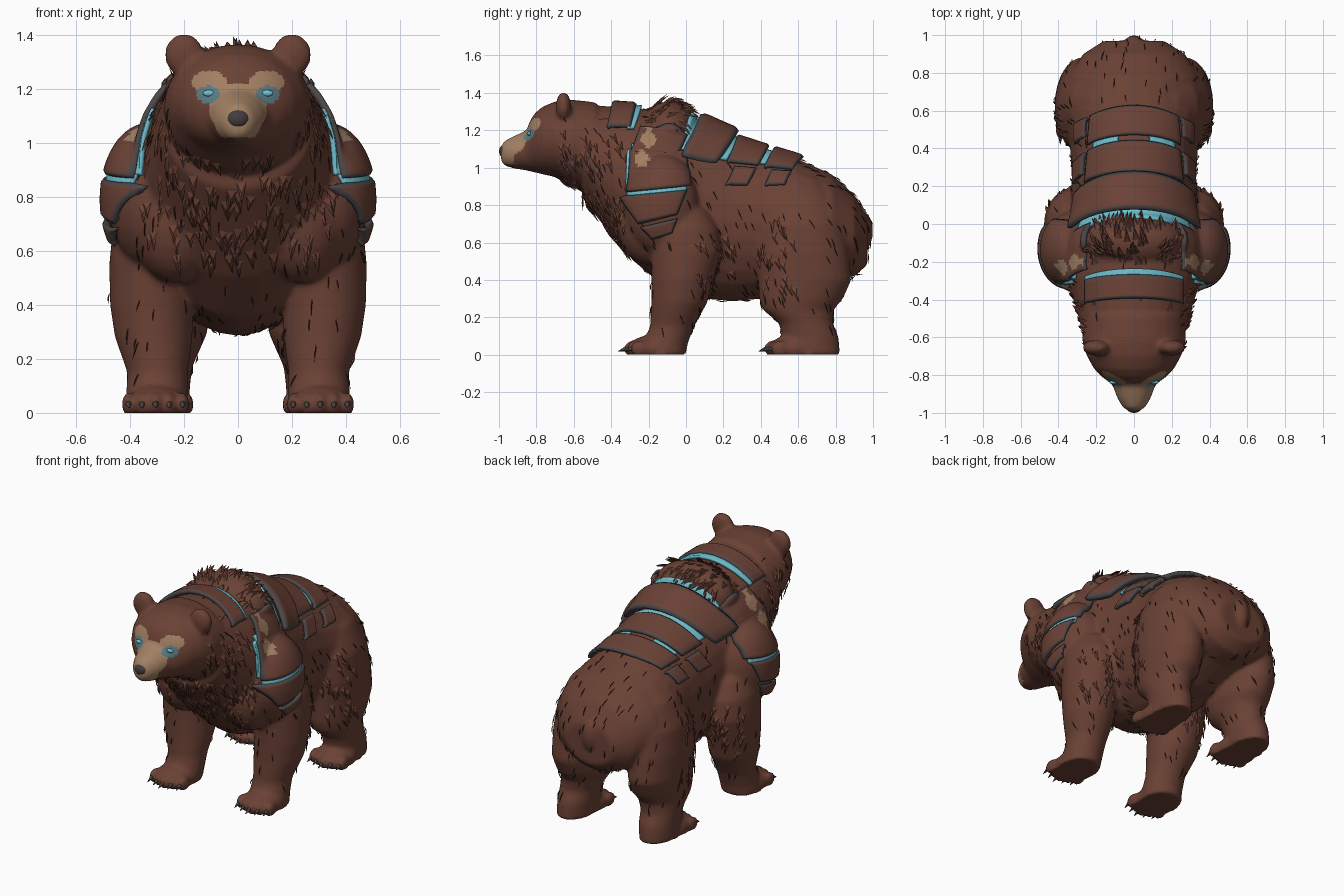
import bpy, bmesh, math, random
from math import sin, cos, pi, radians
from mathutils import Vector, Matrix
from mathutils.bvhtree import BVHTree

random.seed(4)
if "Cube" in bpy.data.objects:
    bpy.data.objects.remove(bpy.data.objects["Cube"])


def material(name, *rgb):
    m = bpy.data.materials.new(name)
    m.use_nodes = True
    m.diffuse_color = (*rgb, 1)
    bsdf = m.node_tree.nodes["Principled BSDF"]
    bsdf.inputs["Base Color"].default_value = (*rgb, 1)
    bsdf.inputs["Roughness"].default_value = 0.9
    return m


FUR = material("brown fur", 0.145, 0.053, 0.035)
DARK = material("dark fur", 0.04, 0.016, 0.011)
PLATE = material("brown plate", 0.145, 0.054, 0.037)
EDGE = material("grey plate edge", 0.075, 0.062, 0.064)
CYAN = material("cyan glow", 0.16, 0.52, 0.62)
TEAL = material("teal eye ring", 0.1, 0.2, 0.24)
TAN = material("tan", 0.36, 0.215, 0.125)
NOSE = material("nose grey", 0.06, 0.045, 0.045)
CLAW = material("claw grey", 0.075, 0.06, 0.055)


def finish(name, bm, mats, smooth=True):
    me = bpy.data.meshes.new(name)
    bm.to_mesh(me)
    ob = bpy.data.objects.new(name, me)
    bpy.context.collection.objects.link(ob)
    for m in mats:
        me.materials.append(m)
    for p in me.polygons:
        p.use_smooth = smooth
    return ob


def ball(bm, centre, radii):
    mat = Matrix.Translation(centre) @ Matrix.Diagonal((*radii, 1))
    bmesh.ops.create_uvsphere(bm, u_segments=24, v_segments=14, radius=1, matrix=mat)


def loft(bm, stations, place):
    """Closed skin through elliptical rings; place(station, cos, sin) gives a point."""
    rings = [[bm.verts.new(place(s, cos(2 * pi * i / 28), sin(2 * pi * i / 28)))
              for i in range(28)] for s in stations]
    faces = [bm.faces.new(rings[0]), bm.faces.new(rings[-1])]
    for a, b in zip(rings, rings[1:]):
        for i in range(28):
            j = (i + 1) % 28
            faces.append(bm.faces.new((a[i], a[j], b[j], b[i])))
    bmesh.ops.recalc_face_normals(bm, faces=faces)


# Body masses: torso and head as (y, top, bottom, half width)
raw = bmesh.new()
torso = [(-.55, 1.33, .83, .28), (-.42, 1.33, .665, .315), (-.28, 1.32, .5, .36),
         (-.1, 1.3, .35, .37), (.08, 1.23, .3, .335), (.25, 1.155, .285, .33),
         (.42, 1.1, .3, .34), (.6, 1.045, .33, .37), (.78, .965, .4, .35),
         (.9, .855, .42, .27), (.97, .74, .48, .16)]
head = [(-.48, 1.35, .86, .27), (-.62, 1.365, .9, .275), (-.7, 1.355, .95, .25),
        (-.77, 1.325, .965, .21), (-.81, 1.29, .975, .17), (-.835, 1.25, .98, .135),
        (-.852, 1.2, .985, .114), (-.92, 1.17, .995, .09), (-.97, 1.145, 1.01, .06),
        (-.99, 1.115, 1.035, .03)]
for part in (torso, head):
    loft(raw, part, lambda s, c, n: (s[3] * c, s[0], (s[1] + s[2]) / 2 + (s[1] - s[2]) / 2 * n))
ball(raw, (0, -.09, 1.19), (.26, .15, .165))
ball(raw, (0, .955, .66), (.05, .045, .1))

# Legs as (z, x, y, x radius, y radius), with shoulders, feet, toes and ears
front_leg = [(.85, .3, -.06, .06, .07), (.77, .31, -.03, .115, .15), (.67, .32, -.01, .145, .185),
             (.55, .325, 0, .152, .19), (.4, .32, -.02, .154, .165), (.28, .312, -.035, .144, .15),
             (.15, .298, -.075, .112, .118), (.06, .3, -.11, .115, .12), (0, .305, -.13, .118, .13)]
rear_leg = [(.95, .18, .62, .06, .08), (.85, .21, .62, .13, .17), (.7, .25, .615, .155, .23),
            (.55, .265, .62, .155, .25), (.4, .267, .635, .152, .25), (.3, .262, .615, .15, .225),
            (.24, .27, .6, .132, .19), (.17, .282, .64, .113, .145), (.1, .285, .665, .108, .15),
            (0, .29, .66, .107, .165)]
feet = [(.305, -.18), (.29, .57)]
toes = [(t - 2) * .05 for t in range(5)]
for s in (-1, 1):
    for leg in (front_leg, rear_leg):
        loft(raw, leg, lambda p, c, n: (s * (p[1] + p[3] * c), p[2] + p[4] * n, p[0]))
    ball(raw, (s * .322, -.13, .79), (.158, .2, .26))
    ball(raw, (s * .23, -.2, .72), (.17, .17, .24))
    ball(raw, (s * .2, -.655, 1.325), (.073, .042, .08))
    for x, y in feet:
        ball(raw, (s * x, y, .03), (.118, .13, .075))
        for off in toes:
            ball(raw, (s * x + off, y - .105 + abs(off) * .35, .032), (.026, .05, .045))

# Fuse the masses into one smooth skin
body = finish("body", raw, [FUR, TAN, TEAL])
fuse = body.modifiers.new("fuse", 'REMESH')
fuse.mode, fuse.voxel_size, fuse.use_smooth_shade = 'VOXEL', .012, True
soft = body.modifiers.new("soften", 'SMOOTH')
soft.factor, soft.iterations = .5, 9
deps = bpy.context.evaluated_depsgraph_get()
skin = bpy.data.meshes.new_from_object(body.evaluated_get(deps))
body.modifiers.clear()
body.data = skin
skin.materials.clear()
for m in (FUR, TAN, TEAL):
    skin.materials.append(m)
for v in skin.vertices:
    v.co.z = max(v.co.z, 0)

# Face markings: muzzle, brow patches and eye rings
for p in skin.polygons:
    x, y, z = abs(p.center.x), p.center.y, p.center.z
    p.use_smooth = True
    p.material_index = 0
    if y < -.72:
        if y < -.825 and 1.02 < z < 1.215 and x < min(.065 + (z - 1.02) * .5, .107, .045 + (1.21 - z)):
            p.material_index = 1
        if ((x - .108) / .064) ** 2 + ((z - 1.224) / .042) ** 2 < 1:
            p.material_index = 1
        if ((x - .112) / .045) ** 2 + ((z - 1.18) / .032) ** 2 < 1:
            p.material_index = 2
bm_skin = bmesh.new()
bm_skin.from_mesh(skin)
bm_skin.faces.ensure_lookup_table()
tree = BVHTree.FromBMesh(bm_skin)

# Eyes, nose and claws
eyes, claws, nose = (bmesh.new() for _ in range(3))
ball(nose, (0, -.968, 1.088), (.043, .032, .037))
for s in (-1, 1):
    hit = tree.ray_cast(Vector((s * .108, -2, 1.183)), Vector((0, 1, 0)))[0]
    ball(eyes, hit, (.022, .01, .012))
    for x, y in feet:
        for off in toes:
            tip = Matrix.Translation((s * x + off, y - .155 + abs(off) * .35, .028))
            bmesh.ops.create_cone(claws, cap_ends=True, segments=8, radius1=.016, radius2=.001,
                                  depth=.06, matrix=tip @ Matrix.Rotation(radians(110), 4, 'X'))
finish("nose", nose, [NOSE])
finish("eyes", eyes, [CYAN])
finish("claws", claws, [CLAW])


# Armour: sheets cast onto the skin
def mix(a, b, t):
    return a + (b - a) * t


def band(y0, y1, a0, a1, lean):
    """Strip around the back, between two angles from straight up."""
    def ray(u, v):
        a = radians(mix(a0, a1, u))
        d = Vector((sin(a), 0, cos(a)))
        return Vector((0, mix(y0, y1, v) - lean * (a * 4 / pi) ** 2, .75)) + d * 1.5, -d
    return ray


def flank(s, *c):
    """Four-cornered (y, z) patch on the side."""
    c = [Vector((s, *p)) for p in c]
    return lambda u, v: (mix(mix(c[0], c[1], u), mix(c[3], c[2], u), v), Vector((-s, 0, 0)))


def sheet(name, ray, lift=.034, armour=True, chipped=False):
    def point(u, v, h):
        o, d = ray(u, v)
        p, n = tree.ray_cast(o, d)[:2]
        return p + (n - d).normalized() * h

    def steps(length, n=16):
        b = min(.2, .013 / length)
        return [0] + [mix(b, 1 - b, i / n) for i in range(n + 1)] + [1]

    us = steps((point(0, .5, 0) - point(1, .5, 0)).length)
    vs = steps((point(.5, 0, 0) - point(.5, 1, 0)).length)
    bm = bmesh.new()
    rows = [[bm.verts.new(point(u, v, lift - (.009 if armour and (u in (0, 1) or v in (0, 1)) else 0)))
             for u in us] for v in vs]
    for j in range(len(vs) - 1):
        for i in range(len(us) - 1):
            f = bm.faces.new((rows[j][i], rows[j][i + 1], rows[j + 1][i + 1], rows[j + 1][i]))
            c = f.calc_center_median()
            if armour and (i in (0, len(us) - 2) or j in (0, len(vs) - 2)):
                f.material_index = 1
            elif chipped and c.z > 1.005:
                middle = -.2 if c.z > 1.1 else -.235
                if abs(c.y - middle) < .028 + .014 * cos(c.z * 60):
                    f.material_index = 2
    bm.normal_update()
    bm.faces.ensure_lookup_table()
    if bm.faces[len(bm.faces) // 2].normal.dot(ray(.5, .5)[1]) > 0:
        bmesh.ops.reverse_faces(bm, faces=bm.faces[:])
    ob = finish(name, bm, [PLATE, EDGE, TAN] if armour else [CYAN])
    wall = ob.modifiers.new("thickness", 'SOLIDIFY')
    wall.thickness, wall.offset = lift, -1


sheet("collar_plate", band(-.395, -.267, -29, 29, .07))
sheet("mid_back_plate", band(.08, .25, -46, 46, .1))
sheet("rear_back_plate", band(.27, .442, -43, 43, .06))
sheet("rump_plate", band(.467, .625, -44, 44, .055))
sheet("collar_glow", band(-.275, -.237, -29, 29, .1), .02, False)
sheet("hump_glow", band(.03, .09, -46, 46, .105), .018, False)
sheet("back_glow", band(.24, .28, -40, 40, .08), .02, False)
for s, side in ((-1, "right"), (1, "left")):
    sheet(side + "_rump_glow", band(.435, .475, s * 14, s * 38, .055), .016, False)
    sheet(side + "_hump_plate", band(-.215, .035, s * 28, s * 47, .08), chipped=True)
    sheet(side + "_rear_flank_plate", band(.31, .43, s * 46, s * 64, .05))
    sheet(side + "_rump_flank_plate", band(.5, .61, s * 47, s * 64, .04))
    sheet(side + "_shoulder_plate", flank(s, (-.3, 1.09), (.0, 1.09), (.02, .9), (-.31, .865)),
          chipped=True)
    sheet(side + "_arm_plate", flank(s, (-.35, .845), (.0, .88), (-.05, .75), (-.25, .7)))
    sheet(side + "_lower_arm_plate", flank(s, (-.24, .685), (-.05, .73), (-.07, .65), (-.18, .62)))
    sheet(side + "_shoulder_glow", flank(s, (-.29, 1.125), (0, 1.12), (0, 1.07), (-.29, 1.07)), .018, False)
    sheet(side + "_arm_glow", flank(s, (-.31, .88), (0, .91), (0, .87), (-.31, .83)), .018, False)
    sheet(side + "_front_glow", flank(s, (-.315, 1.09), (-.295, 1.1), (-.3, .88), (-.32, .88)), .018, False)

# Fur: raised tufts on the ruff, hump, elbows and haunches, thin dark strokes elsewhere
fur = bmesh.new()


def spike(p, n, flow, length, width, lift, index):
    d = (flow - n * flow.dot(n)).normalized()
    side = n.cross(d) * width
    a, b, t, m = (fur.verts.new(q) for q in (
        p + side, p - side, p + d * length + n * lift, p + d * length * .45 + n * (lift * .6 + .006)))
    for tri in ((a, b, m), (b, t, m), (t, a, m)):
        fur.faces.new(tri).material_index = index


for face in random.choices(bm_skin.faces, k=4200):
    p, n = face.calc_center_median(), face.normal
    x, y, z = abs(p.x), p.y, p.z
    if y < -.68 or z < .14 or (z > 1.28 and y < -.5):
        continue
    flow = Vector((random.uniform(-.25, .25), 1, -.3) if n.z > .6 else
                  (random.uniform(-.25, .25), .4, -1))
    ruff = y < -.32 and z < 1.27
    elbow = .05 < y < .25 and .3 < z < .65 and x > .25
    haunch = .38 < y < .58 and .35 < z < .75 and x > .3
    hump = x < .25 and -.22 < y < .02 and z > 1.2
    if hump or ((ruff or elbow or haunch) and random.random() < .4):
        spike(p, n, flow, random.uniform(.06, .09), .018, .02 if hump else .01, 0)
    if random.random() < (.25 if ruff or elbow else .12):
        spike(p + n * .002, n, flow, random.uniform(.04, .07), .0032, .004, 1)
finish("fur_tufts", fur, [FUR, DARK], smooth=False)
